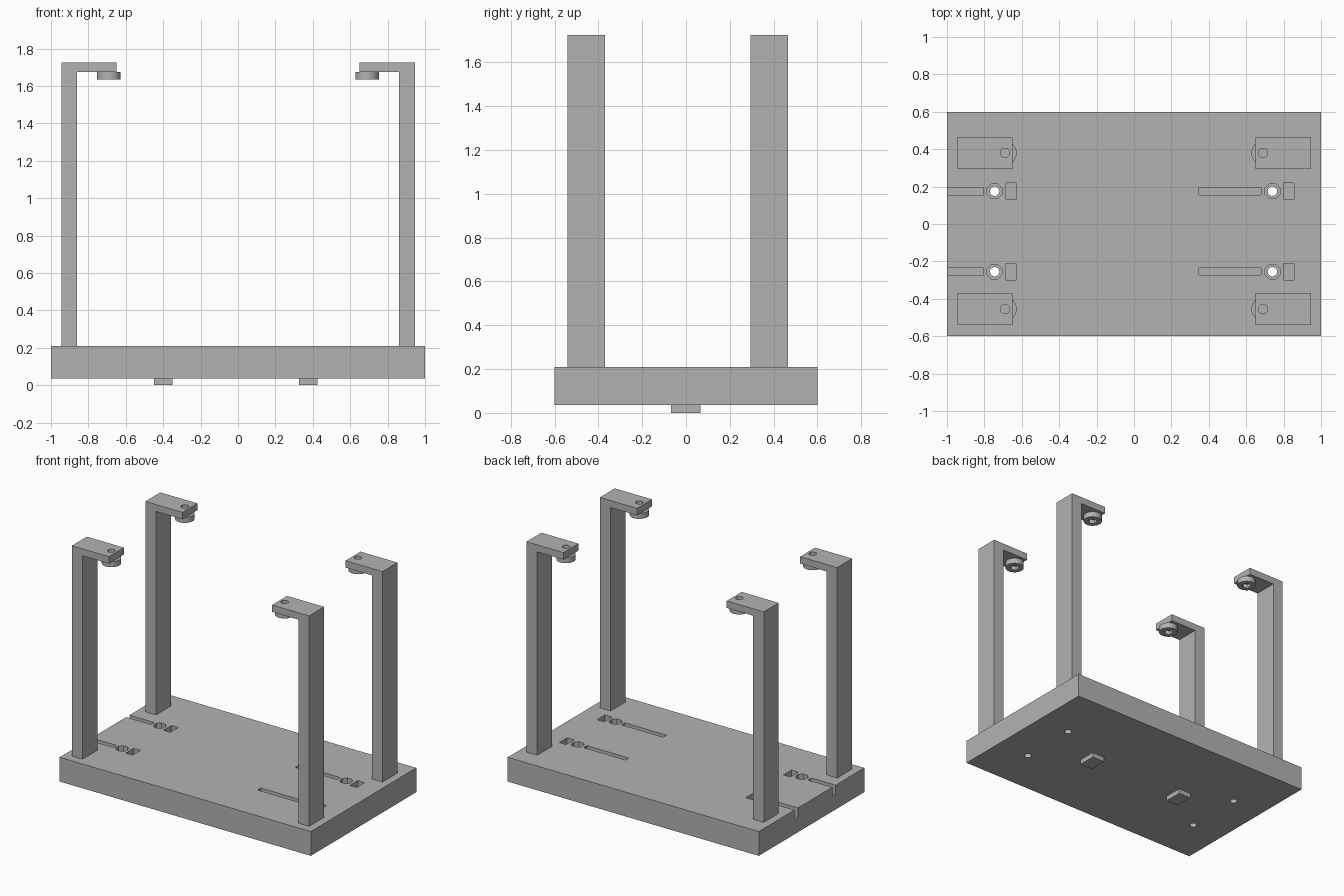
import bpy
from math import pi

cube = bpy.data.objects.get("Cube")
if cube:
    bpy.data.objects.remove(cube, do_unlink=True)

grey = bpy.data.materials.new("plain_grey")
grey.use_nodes = True
COLOUR = (0.45, 0.45, 0.45, 1)
grey.diffuse_color = COLOUR
grey.node_tree.nodes["Principled BSDF"].inputs["Base Color"].default_value = COLOUR


def box(name, x, y, z):
    """Box from (low, high) ranges."""
    spans = [sorted(r) for r in (x, y, z)]
    bpy.ops.mesh.primitive_cube_add(size=1, location=[(a + b) / 2 for a, b in spans])
    ob = bpy.context.object
    ob.name = name
    ob.scale = [b - a for a, b in spans]
    bpy.ops.object.transform_apply(location=False, rotation=False, scale=True)
    ob.data.materials.append(grey)
    return ob


def prism(name, x, y, z, radius, sides, turn=0):
    """Upright prism or cylinder over the height range z."""
    bpy.ops.mesh.primitive_cylinder_add(vertices=sides, radius=radius, depth=z[1] - z[0],
                                        location=(x, y, sum(z) / 2), rotation=(0, 0, turn))
    ob = bpy.context.object
    ob.name = name
    ob.data.materials.append(grey)
    return ob


def cut(target, cutter, operation='DIFFERENCE'):
    """Apply a boolean and discard the helper."""
    cutter.hide_render = True
    mod = target.modifiers.new("cut", 'BOOLEAN')
    mod.operation = operation
    mod.solver = 'EXACT'
    mod.object = cutter
    bpy.context.view_layer.objects.active = target
    bpy.ops.object.modifier_apply(modifier=mod.name)
    bpy.data.objects.remove(cutter, do_unlink=True)


def smooth(ob):
    bpy.ops.object.select_all(action='DESELECT')
    ob.select_set(True)
    bpy.context.view_layer.objects.active = ob
    bpy.ops.object.shade_smooth_by_angle(angle=pi / 6)


BOTTOM, DECK, TOP = 0.035, 0.21, 1.725
ARM = TOP - 0.05

# Base plate with grooves, nut pockets, screw holes and end pockets
base = box("base_plate", (-1, 1), (-0.6, 0.6), (BOTTOM, DECK))
POCKET = (DECK - 0.07, DECK + 0.1)
for y in (0.175, -0.255):
    for hole_x, groove_start in ((-0.745, -1.1), (0.74, 0.347)):
        cut(base, box("groove_cutter", (groove_start, hole_x - 0.06),
                      (y - 0.019, y + 0.019), POCKET))
        cut(base, prism("nut_cutter", hole_x, y, POCKET, 0.043, 8, pi / 8))
        cut(base, prism("hole_cutter", hole_x, y, (-0.1, 0.5), 0.025, 24))
        cut(base, box("pocket_cutter", (hole_x + 0.06, hole_x + 0.115),
                      (y - 0.045, y + 0.045), POCKET))
smooth(base)

# Feet under the base
for name, x in (("right_foot", -0.4), ("left_foot", 0.375)):
    box(name, (x - 0.05, x + 0.05), (-0.068, 0.066), (0, BOTTOM))

# Hooked posts, each with a drilled arm and a socketed screw head below it
for side, s in (("right", -1), ("left", 1)):
    for end, y in (("front", -0.455), ("back", 0.38)):
        wide = (y - 0.085, y + 0.085)
        post = box(f"{end}_{side}_post", (s * 0.86, s * 0.945), wide, (DECK, TOP))
        arm = box("arm_helper", (s * 0.65, s * 0.9), wide, (ARM, TOP))
        cut(post, arm, 'UNION')
        x = s * 0.69
        cut(post, prism("drill", x, y, (ARM - 0.02, TOP + 0.1), 0.025, 24))
        smooth(post)
        head = prism(f"{end}_{side}_screw_head", x, y, (ARM - 0.04, ARM), 0.063, 32)
        cut(head, prism("socket_cutter", x, y, (ARM - 0.1, ARM - 0.012), 0.032, 6))
        smooth(head)
